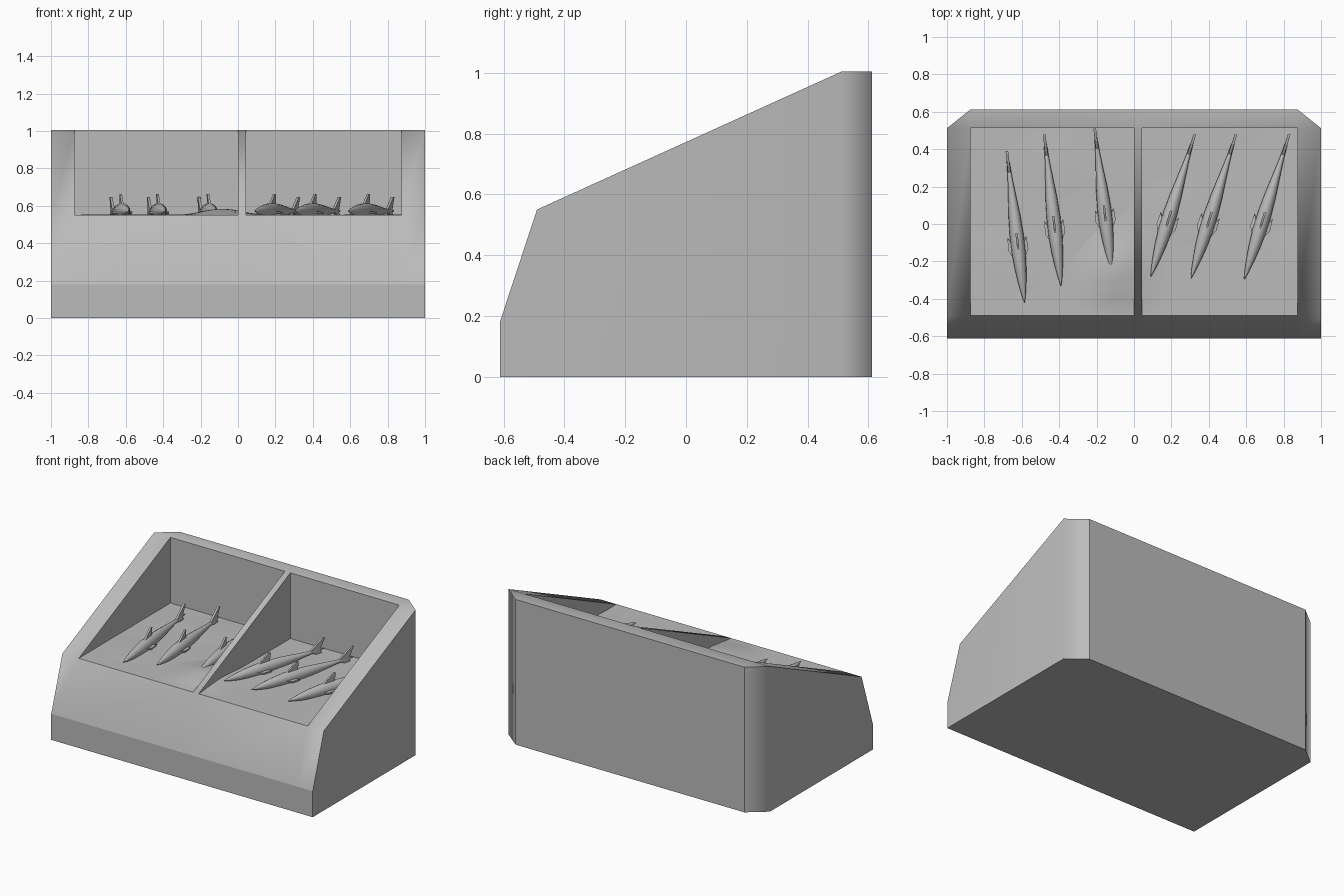
import bpy, bmesh, math
from mathutils import Vector

cube = bpy.data.objects.get("Cube")
if cube:
    bpy.data.objects.remove(cube, do_unlink=True)

# One grey material for everything
GREY = (0.5, 0.5, 0.5, 1)
grey = bpy.data.materials.new("plain grey")
grey.use_nodes = True
grey.diffuse_color = GREY
grey.node_tree.nodes["Principled BSDF"].inputs["Base Color"].default_value = GREY


def finish(name, bm, max_angle, is_crease=lambda edge: False):
    """Weld, orient, smooth below max_angle and make an object."""
    bmesh.ops.remove_doubles(bm, verts=bm.verts, dist=0.0005)
    bmesh.ops.recalc_face_normals(bm, faces=bm.faces)
    for f in bm.faces:
        f.smooth = True
    for e in bm.edges:
        soft = len(e.link_faces) < 2 or e.calc_face_angle(0) < math.radians(max_angle)
        e.smooth = soft and not is_crease(e)
    mesh = bpy.data.meshes.new(name)
    bm.to_mesh(mesh)
    bm.free()
    mesh.materials.append(grey)
    obj = bpy.data.objects.new(name, mesh)
    bpy.context.collection.objects.link(obj)
    return obj


# Case: strips across the width, with two open compartments
FLOOR, TOP, INNER, LIP = 0.55, 1.004, 0.875, 0.18
stations = [-1, -INNER, 0, 0.042, INNER, 1]
profile = {
    "foot": (-0.612, 0), "lip": (-0.612, LIP), "front": (-0.49, FLOOR),
    "rear": (0.512, TOP), "well": (0.512, FLOOR), "rear_foot": (0.512, 0),
    "back": (0.612, TOP), "back_foot": (0.612, 0),
}
bm = bmesh.new()


def face(*corners):
    bm.faces.new([bm.verts.new((x, *profile[key])) for x, key in corners])


def strip(a, b, x0, x1):
    face((x0, a), (x1, a), (x1, b), (x0, b))


def case_crease(edge):
    """Crisp front lip and back outline."""
    return (all(v.co.y > 0.6 for v in edge.verts)
            or all(abs(v.co.z - LIP) < 0.01 for v in edge.verts))


for i, (x0, x1) in enumerate(zip(stations, stations[1:])):
    strip("foot", "lip", x0, x1)
    strip("lip", "front", x0, x1)
    strip("foot", "rear_foot", x0, x1)
    if i in (1, 3):                                # open compartment
        strip("front", "well", x0, x1)
        strip("well", "rear", x0, x1)
        for x in (x0, x1):
            face((x, "front"), (x, "rear"), (x, "well"))
    else:                                          # sloping rim or divider
        strip("front", "rear", x0, x1)
    if 0 < i < 4:                                  # back wall
        strip("rear", "back", x0, x1)
        strip("rear_foot", "back_foot", x0, x1)
        strip("back", "back_foot", x0, x1)

for s in (-1, 1):                                  # sides and cut back corners
    face(*[(s, k) for k in ("foot", "lip", "front", "rear", "rear_foot")])
    face((s, "rear"), (s, "rear_foot"), (s * INNER, "back_foot"), (s * INNER, "back"))
    for k, b in (("rear", "back"), ("rear_foot", "back_foot")):
        face((s, k), (s * INNER, k), (s * INNER, b))
case = finish("case", bm, 60, case_crease)
weighted = case.modifiers.new("clean shading", "WEIGHTED_NORMAL")
weighted.keep_sharp = True


# Uneven ice bed in each compartment
def ice_height(x, y):
    waves = 0.005 * math.sin(6 * x + 3 * y) * math.cos(7 * y - 2 * x)
    hump = 0.036 * math.exp(-((x + 0.09) / 0.15) ** 2 - ((y + 0.22) / 0.16) ** 2)
    edge = min(1, (y + 0.49) / 0.1)
    return FLOOR - 0.001 + (waves + hump) * edge


for name, x0, x1 in (("ice_right", -INNER, 0), ("ice_left", 0.042, INNER)):
    bm = bmesh.new()
    bmesh.ops.create_grid(bm, x_segments=24, y_segments=28, size=0.5)
    for v in bm.verts:
        v.co.x = x0 + (v.co.x + 0.5) * (x1 - x0)
        v.co.y = -0.49 + (v.co.y + 0.5)
        v.co.z = ice_height(v.co.x, v.co.y)
    finish(name, bm, 60)


# Fish: a lofted body of unit length with thin fins, snout at the origin
def plate(bm, points, thickness):
    """Thin slab from a flat outline."""
    pts = [Vector(p) for p in points]
    n = (pts[1] - pts[0]).cross(pts[2] - pts[0]).normalized() * thickness / 2
    a = [bm.verts.new(p + n) for p in pts]
    b = [bm.verts.new(p - n) for p in pts]
    bm.faces.new(a)
    bm.faces.new(b[::-1])
    for i in range(len(pts)):
        j = (i + 1) % len(pts)
        bm.faces.new((a[i], b[i], b[j], a[j]))


def build_fish():
    bm = bmesh.new()
    girth = [(0, 0.002), (0.05, 0.012), (0.13, 0.024), (0.22, 0.034), (0.33, 0.041),
             (0.45, 0.041), (0.57, 0.035), (0.7, 0.024), (0.82, 0.014), (0.92, 0.009), (1, 0.004)]
    sides, rings = 14, []
    for t, r in girth:
        rings.append([bm.verts.new((0.9 * r * math.cos(a), t, r * math.sin(a)))
                      for a in (2 * math.pi * k / sides for k in range(sides))])
    for lo, hi in zip(rings, rings[1:]):
        for k in range(sides):
            m = (k + 1) % sides
            bm.faces.new((lo[k], lo[m], hi[m], hi[k]))
    bm.faces.new(rings[0])
    bm.faces.new(rings[-1])
    # dorsal fin
    plate(bm, [(0, 0.34, 0.035), (0, 0.44, 0.092), (0, 0.46, 0.092), (0, 0.45, 0.035)], 0.012)
    # forked tail
    plate(bm, [(0, 0.84, 0), (0, 0.98, 0.075), (0, 1, 0.075), (0, 0.95, 0)], 0.014)
    plate(bm, [(0, 0.84, 0), (0, 0.95, 0), (0, 0.99, -0.045)], 0.014)
    # side fins
    for s in (-1, 1):
        plate(bm, [(s * 0.03, 0.29, -0.004), (s * 0.053, 0.35, -0.01),
                   (s * 0.05, 0.43, -0.012), (s * 0.03, 0.39, -0.006)], 0.012)
    return finish("fish_1", bm, 45)


placements = [
    ((-0.585, -0.42), (-0.68, 0.39)), ((-0.39, -0.33), (-0.48, 0.48)),
    ((-0.12, -0.25), (-0.21, 0.51)), ((0.09, -0.28), (0.325, 0.48)),
    ((0.305, -0.29), (0.545, 0.48)), ((0.59, -0.295), (0.83, 0.48)),
]
first = build_fish()
for i, (snout, tail) in enumerate(placements):
    fish = first if i == 0 else bpy.data.objects.new(f"fish_{i + 1}", first.data)
    if i:
        bpy.context.collection.objects.link(fish)
    run = Vector(tail) - Vector(snout)
    fish.location = (*snout, 0.572)
    fish.rotation_euler.z = math.atan2(-run.x, run.y)
    fish.scale.y = run.length
